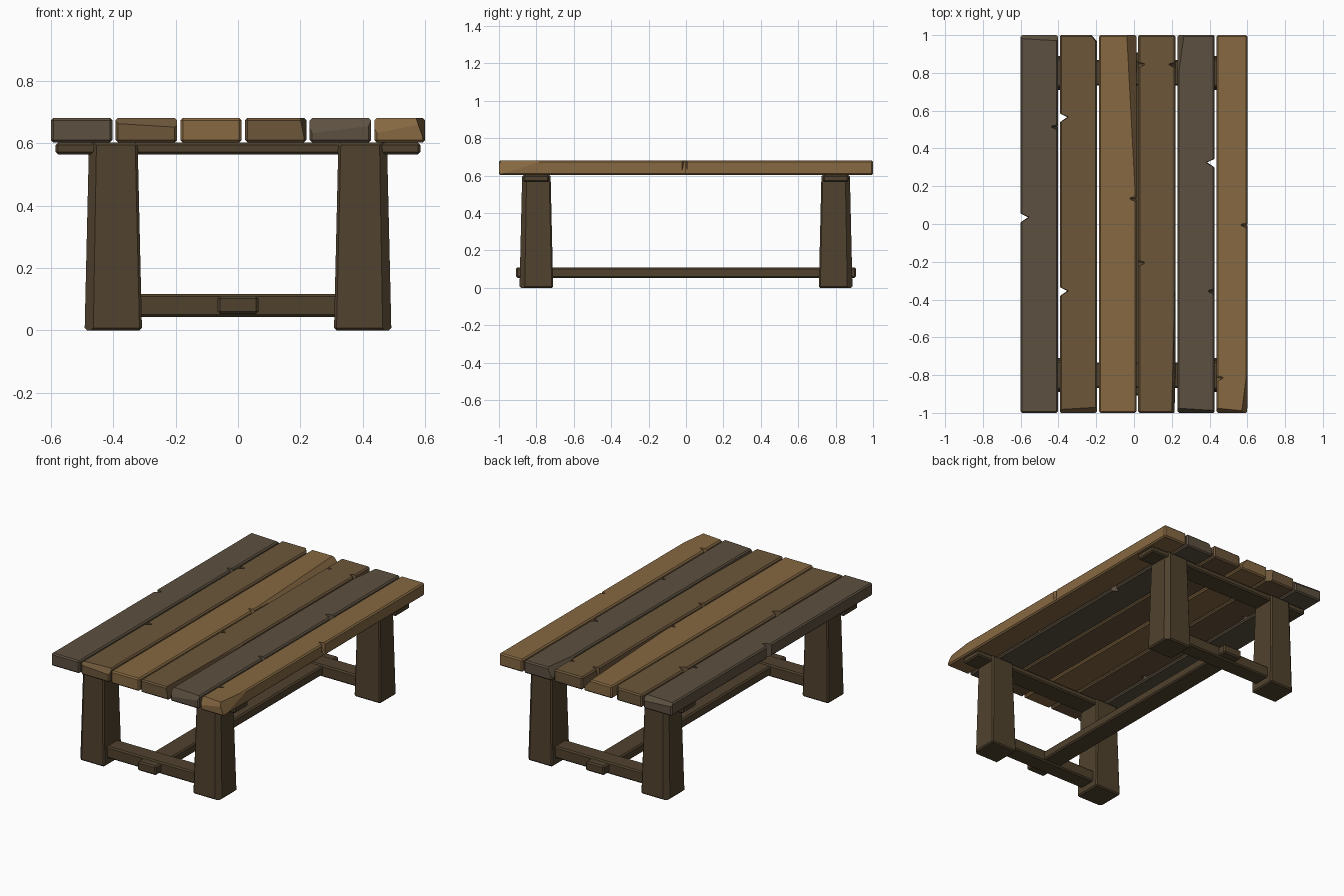
import bpy, bmesh
from mathutils import Vector

if "Cube" in bpy.data.objects:
    bpy.data.objects.remove(bpy.data.objects["Cube"])


def material(name, rgb):
    m = bpy.data.materials.new(name)
    m.diffuse_color = (*rgb, 1)
    m.use_nodes = True
    m.node_tree.nodes["Principled BSDF"].inputs["Base Color"].default_value = m.diffuse_color
    return m


GREY = material("weathered_wood", (0.107, 0.080, 0.051))
MID = material("brown_wood", (0.150, 0.093, 0.042))
LIGHT = material("light_wood", (0.238, 0.138, 0.054))
DARK = material("dark_wood", (0.080, 0.054, 0.027))


def add(name, bm, mat=None):
    bmesh.ops.recalc_face_normals(bm, faces=bm.faces[:])
    me = bpy.data.meshes.new(name)
    bm.to_mesh(me)
    bm.free()
    ob = bpy.data.objects.new(name, me)
    bpy.context.collection.objects.link(ob)
    if mat:
        me.materials.append(mat)
    return ob


def span(centre, half):
    return (centre - half, centre + half)


def slab(x, y, z, taper=0, bevel=0.008):
    """Bevelled block from (min, max) ranges; taper draws the upper face in."""
    bm = bmesh.new()
    bmesh.ops.create_cube(bm, size=2)
    for v in bm.verts:
        i, j, k = (int(c > 0) for c in v.co)
        inset = taper * k
        v.co = (x[i] + inset * (1 - 2 * i), y[j] + inset * (1 - 2 * j), z[k])
    bmesh.ops.bevel(bm, geom=bm.edges[:], offset=bevel, segments=1,
                    affect='EDGES', profile=0.5)
    return bm


def shave(bm, corner, sx, sy, dx, dy, dz):
    """Slice off an upper corner, stepping back dx, dy, dz along its three edges."""
    c = Vector(corner)
    normal = Vector((sx / dx, sy / dy, 1 / dz)).normalized()
    bmesh.ops.bisect_plane(bm, geom=bm.verts[:] + bm.edges[:] + bm.faces[:], dist=1e-5,
                           plane_co=c - Vector((0, 0, dz)), plane_no=normal,
                           clear_outer=True)
    bmesh.ops.holes_fill(bm, edges=[e for e in bm.edges if e.is_boundary], sides=0)


def chip(bm, x, y, side, through):
    """Add a wedge-shaped cutter on a long plank edge; shallow ones fade out downwards."""
    depth, half = (0.047, 0.028) if through else (0.042, 0.018)
    verts = []
    for z, f in ((0.58, 0.8 if through else -0.3), (0.70, 1)):
        verts.append(bm.verts.new((x - side * depth * f, y + 0.006, z)))
        for s in (-1, 1):
            verts.append(bm.verts.new((x + side * 0.02, y + s * half * 1.2, z)))
    bmesh.ops.convex_hull(bm, input=verts)


# Worn spots on the table top
corners = [  # plank, x side, y end, dx, dy, dz
    (0, 1, 1, 0.5, 0.03, 0.03),
    (1, 1, -1, 0.5, 0.03, 0.03), (1, 1, 1, 0.035, 0.04, 0.5),
    (2, 1, 1, 0.05, 0.95, 0.06), (3, 1, -1, 0.02, 0.8, 0.1),
    (4, -1, -1, 0.4, 0.025, 0.05), (4, -1, 1, 0.035, 0.25, 0.06),
    (5, 1, -1, 0.03, 0.24, 0.08), (5, -1, -1, 0.25, 0.025, 0.05)]
chips = [  # plank, x side, y, cut right through
    (0, -1, 0.03, True), (0, 1, 0.51, False),
    (1, -1, 0.56, True), (1, -1, -0.36, True), (2, 1, 0.13, False),
    (3, -1, -0.21, False), (3, -1, 0.84, False), (3, 1, 0.84, False),
    (4, 1, 0.32, True), (4, 1, -0.36, False),
    (5, 1, -0.01, False), (5, -1, -0.82, False)]

# Table top planks, the last one narrower
TOP = 0.682
for n, mat in enumerate((GREY, MID, LIGHT, MID, GREY, LIGHT)):
    left = -0.6 + 0.2075 * n
    x = (left, min(left + 0.197, 0.6))
    bm = slab(x, (-1, 1), (0.603, TOP))
    for i, sx, sy, *steps in corners:
        if i == n:
            shave(bm, (x[sx > 0], sy, TOP), sx, sy, *steps)
    plank = add(f"top_plank_{n + 1}", bm, mat)
    # the shave plane is anchored at the plank's own corner, so cutters follow the edges
    cb = bmesh.new()
    for i, side, y, through in chips:
        if i == n:
            chip(cb, x[side > 0], y, side, through)
    cutter = add(f"chip_cutter_{n + 1}", cb)
    cutter.hide_render = True
    cutter.hide_set(True)
    mod = plank.modifiers.new("chips", 'BOOLEAN')
    mod.object, mod.operation, mod.solver = cutter, 'DIFFERENCE', 'EXACT'

for sy, end in ((-1, "front"), (1, "back")):
    # Tapered legs with a shaved outer corner
    for sx, hand in ((-1, "left"), (1, "right")):
        bm = slab(span(sx * 0.4, 0.092), span(sy * 0.8, 0.09), (0, 0.603), taper=0.014)
        shave(bm, (sx * 0.478, sy * 0.876, 0.603), sx, sy, 0.024, 0.024, 0.6)
        add(f"{end}_{hand}_leg", bm, DARK)

    # Beam under the top and low stretcher joining each pair of legs
    y = sy * 0.8
    add(f"{end}_top_beam", slab(span(0, 0.585), span(y, 0.068), (0.565, 0.603)), DARK)
    add(f"{end}_stretcher", slab(span(0, 0.36), span(y, 0.055), (0.043, 0.117)), DARK)

# Long rail passing through both stretchers
add("long_rail", slab(span(0, 0.065), span(0, 0.908), (0.053, 0.11)), DARK)
